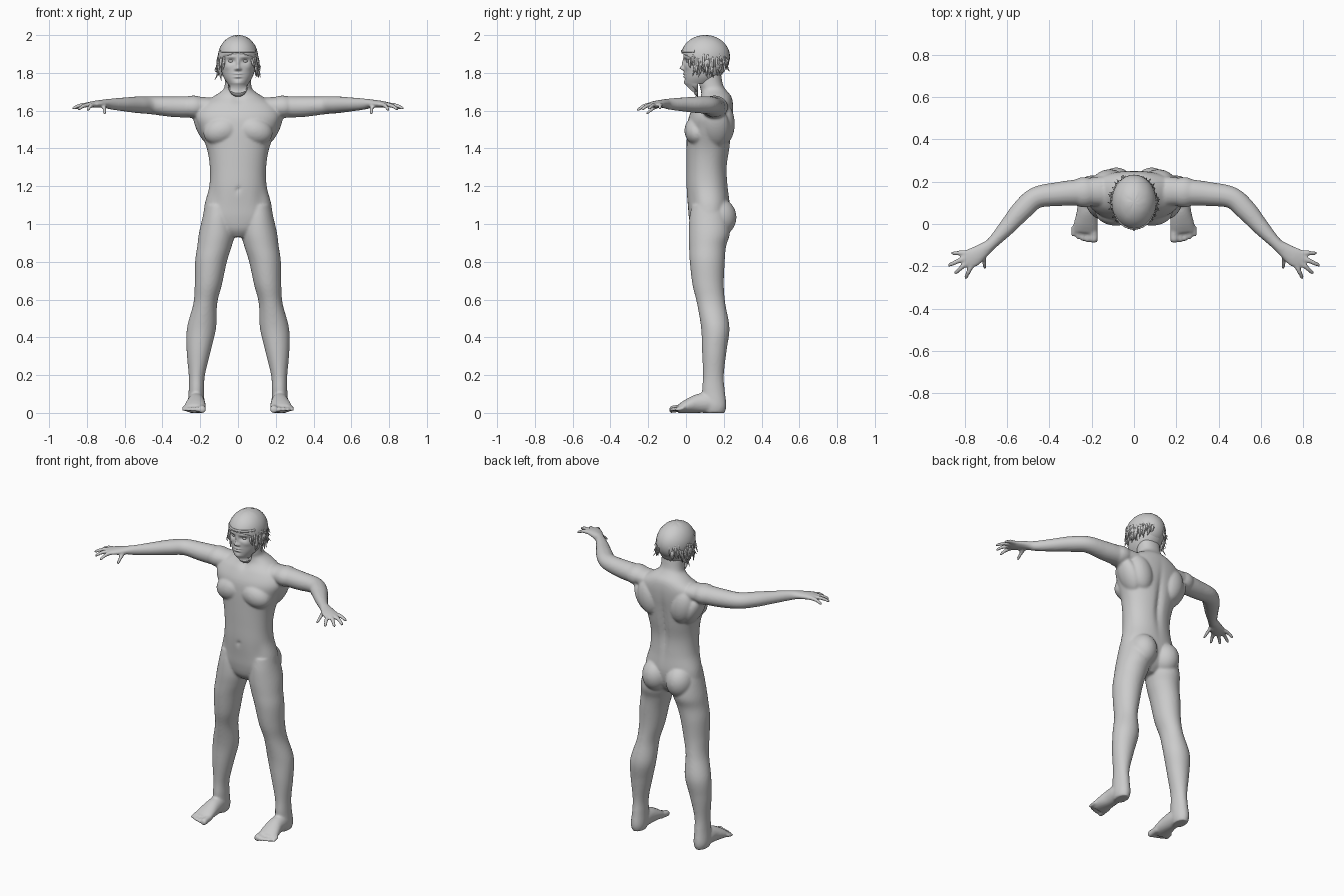
import bpy, bmesh, math, random
from mathutils import Vector, Matrix

if "Cube" in bpy.data.objects:
    bpy.data.objects.remove(bpy.data.objects["Cube"])
random.seed(4)

grey = bpy.data.materials.new("plain grey")
grey.use_nodes = True
grey.diffuse_color = (0.6, 0.6, 0.6, 1)
grey.node_tree.nodes["Principled BSDF"].inputs["Base Color"].default_value = (0.6, 0.6, 0.6, 1)


def spline(rows, steps):
    """Catmull-Rom interpolation of section rows."""
    rows = [Vector(r) for r in rows]
    pts = [rows[0]] + rows + [rows[-1]]
    out = []
    for p, q, r, s in zip(pts, pts[1:], pts[2:], pts[3:]):
        for i in range(steps):
            t = i / steps
            out.append(0.5 * (2 * q + (r - p) * t + (2 * p - 5 * q + 4 * r - s) * t * t
                              + (3 * q - p - 3 * r + s) * t ** 3))
    return out + [rows[-1]]


def loft(bm, rows, side=1, sides=32, steps=6, power=2.0):
    """Skin oval rings along rows of x, y, z, half width, half depth."""
    path = spline(rows, steps)
    rings = []
    for i, p in enumerate(path):
        a, b = path[max(i - 1, 0)], path[min(i + 1, len(path) - 1)]
        t = Vector((b[0] - a[0], b[1] - a[1], b[2] - a[2])).normalized()
        if abs(t.z) > 0.7:
            u, v = Vector((1, 0, 0)), Vector((0, 1, 0))
        else:
            u, v = t.cross(Vector((0, 0, 1))).normalized(), Vector((0, 0, 1))
        ring = []
        for k in range(sides):
            w = math.tau * k / sides
            c, s = math.cos(w), math.sin(w)
            c, s = (math.copysign(abs(n) ** (2 / power), n) for n in (c, s))
            co = Vector((p[0], p[1], p[2])) + u * c * p[3] + v * s * p[4]
            ring.append(bm.verts.new((co.x * side, co.y, co.z)))
        rings.append(ring)
    for lo, hi in zip(rings, rings[1:]):
        for k in range(sides):
            n = (k + 1) % sides
            bm.faces.new((lo[k], lo[n], hi[n], hi[k]))
    bm.faces.new(rings[0])
    bm.faces.new(rings[-1])


def column(bm, rows, **kw):
    """Loft upright rows of height, x, half width, front y, back y."""
    loft(bm, [(x, (f + b) / 2, z, a, (b - f) / 2) for z, x, a, f, b in rows], **kw)


def ball(bm, centre, radii, turn=0):
    m = Matrix.Translation(centre) @ Matrix.Rotation(turn, 4, 'Y') @ Matrix.Diagonal((*radii, 1))
    return bmesh.ops.create_uvsphere(bm, u_segments=32, v_segments=20, radius=1, matrix=m)["verts"]


def push(bm, x, z, rx, rz, depth, front=True):
    """Soft bump or hollow along y on the front or the back, on both sides of the middle."""
    for v in bm.verts:
        if (v.co.y < 0.1) == front:
            d = ((abs(v.co.x) - x) / rx) ** 2 + ((v.co.z - z) / rz) ** 2
            v.co.y += depth * math.exp(-d)


def finish(bm, name, voxel=0, smooth=0):
    bmesh.ops.recalc_face_normals(bm, faces=bm.faces)
    me = bpy.data.meshes.new(name)
    bm.to_mesh(me)
    bm.free()
    me.materials.append(grey)
    ob = bpy.data.objects.new(name, me)
    bpy.context.collection.objects.link(ob)
    if voxel:
        mod = ob.modifiers.new("blend", 'REMESH')
        mod.mode, mod.voxel_size, mod.use_smooth_shade = 'VOXEL', voxel, True
        mod = ob.modifiers.new("soften", 'SMOOTH')
        mod.factor, mod.iterations = 0.5, smooth
    me.shade_smooth()
    return ob


# Trunk and neck, with soft hollows
bm = bmesh.new()
column(bm, [(.93, 0, .05, .06, .16), (.97, 0, .13, .03, .2), (1.03, 0, .178, .016, .225),
            (1.1, 0, .177, .01, .232), (1.2, 0, .152, .002, .222), (1.3, 0, .149, .002, .218),
            (1.4, 0, .165, .003, .232), (1.5, 0, .203, .006, .243), (1.57, 0, .225, .016, .25),
            (1.63, 0, .2, .045, .25), (1.675, 0, .13, .075, .24), (1.71, 0, .08, .078, .212),
            (1.74, 0, .07, .07, .195), (1.8, 0, .068, .07, .185)], sides=64, power=2.2)
push(bm, 0, 1.38, .02, .16, .02 - .035, front=False)
push(bm, 0, 1.18, .01, .012, .01)
push(bm, 0, 1.66, .025, .025, .012)
push(bm, .12, 1.13, .03, .06, .006)
for s in (-1, 1):
    ball(bm, (s * .085, .06, 1.495), (.1, .068, .075), s * .3)      # chest
    ball(bm, (s * .115, .2, 1.53), (.075, .058, .11), s * .25)      # shoulder blade
    ball(bm, (s * .083, .175, 1.035), (.083, .092, .1))             # seat
    ball(bm, (s * .235, .15, 1.62), (.075, .072, .06))              # shoulder
    ball(bm, (s * .175, .16, 1.51), (.045, .07, .11), s * .45)      # flank

    # Leg
    column(bm, [(1.1, .105, .068, .03, .2), (1.03, .107, .082, .018, .225),
                (.95, .112, .095, .014, .232), (.88, .125, .091, .016, .212),
                (.8, .143, .084, .02, .205), (.68, .157, .072, .034, .2),
                (.58, .173, .063, .058, .208), (.45, .193, .077, .08, .23),
                (.33, .208, .064, .085, .215), (.2, .218, .043, .09, .2),
                (.12, .22, .041, .085, .205), (.04, .222, .044, .09, .214),
                (0, .222, .036, .1, .205)], side=s)

    # Foot and toes
    loft(bm, [(.222, .19, .035, .036, .035), (.222, .12, .052, .044, .052),
              (.222, .06, .05, .048, .05), (.227, 0, .036, .057, .036),
              (.231, -.042, .022, .058, .022)], side=s)
    for i in range(5):
        x, r, tip = .19 + .023 * i + .006 * (i > 0), .013 - .001 * i, -.078 + .003 * i * i * .6
        r += .007 * (i == 0)
        loft(bm, [(x, -.01, .026, r, r), (x, tip + .025, .022, r, r),
                  (x, tip, .018, r, r), (x, tip - .01, .016, r * .6, r * .6)], side=s, sides=16)

    # Arm and palm
    loft(bm, [(.15, .155, 1.62, .07, .05), (.25, .15, 1.62, .063, .056),
              (.35, .142, 1.621, .057, .054), (.46, .125, 1.628, .051, .047),
              (.53, .065, 1.631, .049, .044), (.6, -.015, 1.633, .039, .037),
              (.67, -.09, 1.635, .028, .029), (.71, -.122, 1.637, .034, .022),
              (.76, -.157, 1.634, .046, .018), (.795, -.175, 1.63, .04, .013)], side=s)

    # Fingers, then thumb
    for base, tip, z in [((.79, -.135), (.865, -.138), 1.612), ((.795, -.158), (.88, -.198), 1.611),
                         ((.785, -.178), (.848, -.236), 1.607), ((.765, -.192), (.798, -.26), 1.603),
                         ((.71, -.13), (.705, -.212), 1.583)]:
        a, b = Vector((*base, 1.632)), Vector((*tip, z))
        mid = a.lerp(b, .5) + Vector((0, 0, .006))
        loft(bm, [(*a, .013, .013), (*mid, .0115, .0115), (*a.lerp(b, .9), .0095, .0095),
                  (*b, .005, .005)], side=s, sides=16)

for v in bm.verts:
    v.co.z = max(v.co.z, 0)
finish(bm, "body", 0.007, 5)

# Head with modelled face
bm = bmesh.new()
column(bm, [(1.722, 0, .022, .015, .07), (1.73, 0, .042, .002, .1), (1.75, 0, .06, -.006, .15),
            (1.78, 0, .078, -.009, .18), (1.82, 0, .09, -.01, .205), (1.87, 0, .097, -.012, .22),
            (1.92, 0, .097, -.012, .22), (1.96, 0, .078, .008, .195), (1.985, 0, .04, .05, .15)],
       sides=160, steps=10, power=2.15)
for bump in [(.036, 1.862, .022, .013, .013), (.038, 1.884, .024, .008, -.004),
             (0, 1.85, .008, .022, -.01), (0, 1.825, .011, .011, -.02),
             (.012, 1.82, .008, .007, -.008), (0, 1.794, .02, .006, -.007),
             (0, 1.779, .018, .006, -.007), (0, 1.787, .024, .0025, .004),
             (0, 1.768, .02, .006, .003), (0, 1.745, .022, .013, -.005),
             (.06, 1.83, .02, .015, -.004)]:
    push(bm, *bump)
finish(bm, "head")

for s, label in ((1, "left"), (-1, "right")):
    bm = bmesh.new()
    ball(bm, (s * .036, .014, 1.862), (.015, .013, .009))
    finish(bm, label + "_eye")
    bm = bmesh.new()
    for v in ball(bm, (s * .1, .105, 1.838), (.011, .02, .034), s * .3):
        v.co.y += (v.co.z - 1.838) * .25
    finish(bm, label + "_ear")

# Hair cap cut along a sloping hairline
bm = bmesh.new()
ball(bm, (0, .103, 1.886), (.106, .13, .114))
for v in bm.verts:
    v.co += v.co.normalized() * random.uniform(-.001, .001)
low = Vector((0, .215, 1.785)) - Vector((0, -.026, 1.905))
bmesh.ops.bisect_plane(bm, geom=bm.verts[:] + bm.edges[:] + bm.faces[:], plane_co=(0, -.026, 1.905),
                       plane_no=low.cross(Vector((1, 0, 0))), clear_inner=low.cross(Vector((1, 0, 0))).z > 0,
                       clear_outer=low.cross(Vector((1, 0, 0))).z < 0)
bmesh.ops.holes_fill(bm, edges=[e for e in bm.edges if e.is_boundary])
finish(bm, "hair_cap")

# Loose locks over the temples, the ears and the nape
bm = bmesh.new()
for s in (-1, 1):
    for i in range(46):
        w = random.uniform(-.75, 1.3)
        root = Vector((math.cos(w) * .1, .103 + math.sin(w) * .122, 1.87 + random.uniform(-.02, .035)))
        out = Vector((math.cos(w), math.sin(w) * .6, 0))
        drop = random.uniform(.045, .1) * (1 if abs(w) < .6 else .65)
        mid = root + out * random.uniform(.002, .008) - Vector((0, 0, drop * .55))
        tip = root + out * random.uniform(-.006, .026) - Vector((0, random.uniform(-.012, .012), drop))
        loft(bm, [(*root, .006, .006), (*mid, .006, .006), (*tip, .001, .001)], side=s, sides=8, steps=4)
finish(bm, "hair_locks")

# Raised edge of the fringe
bm = bmesh.new()
arc = [math.pi * (1.15 + .7 * i / 16) for i in range(17)]
loft(bm, [(.1 * math.cos(w), .1 + .122 * math.sin(w), 1.915, .005, .007) for w in arc], sides=10, steps=2)
finish(bm, "fringe_edge")
